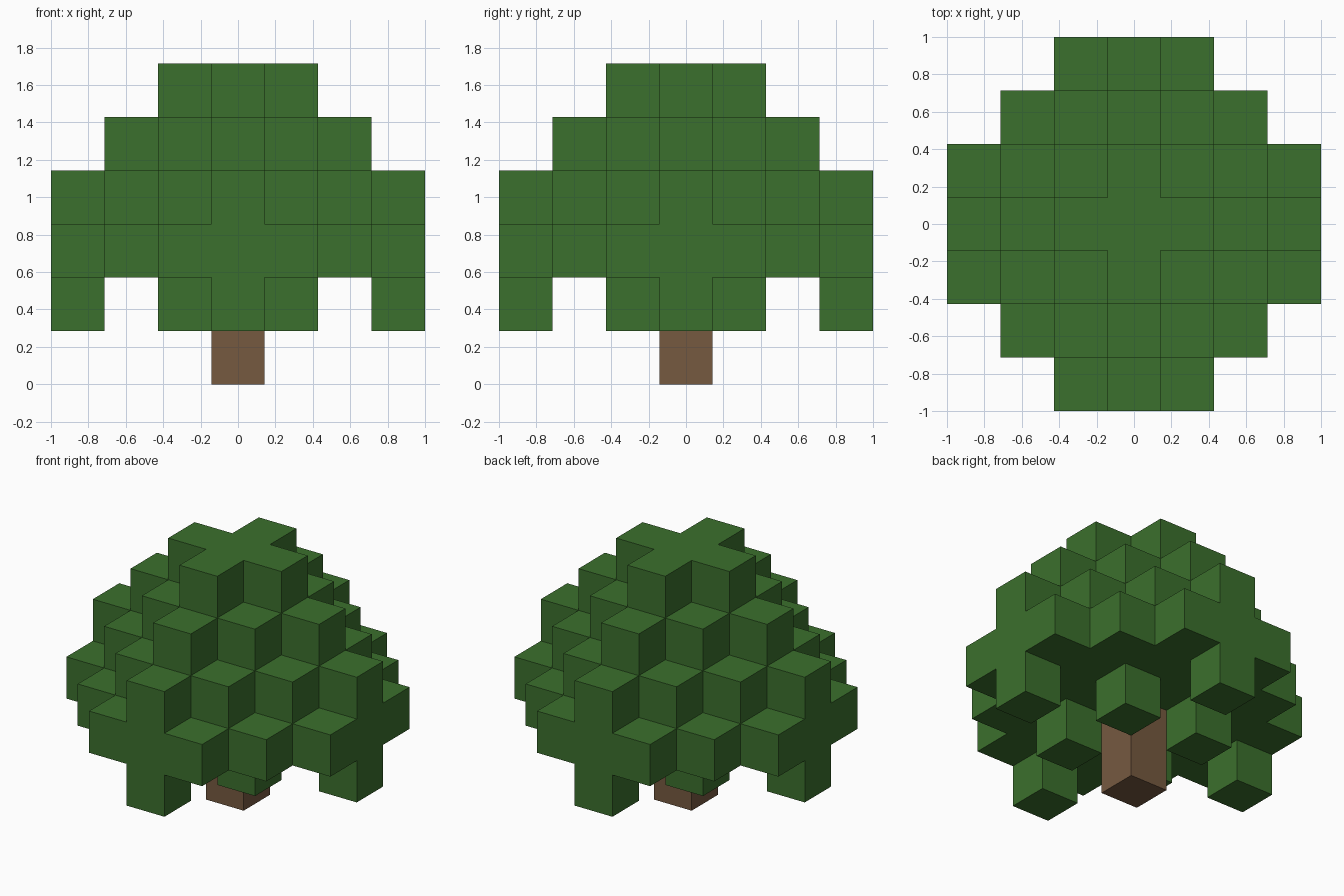
import bpy
import bmesh
from mathutils import Vector

if "Cube" in bpy.data.objects:
    bpy.data.objects.remove(bpy.data.objects["Cube"], do_unlink=True)

UNIT = 2 / 7          # edge of one block
RADIUS = 3            # crown reach in blocks
CENTRE_LAYER = 2      # layer of the widest part of the crown


def make_material(name, colour):
    mat = bpy.data.materials.new(name)
    mat.use_nodes = True
    mat.diffuse_color = colour
    mat.node_tree.nodes["Principled BSDF"].inputs["Base Color"].default_value = colour
    return mat


def build_blocks(name, cells, solid, mat):
    """Make one mesh from the exposed sides of a set of grid blocks."""
    bm = bmesh.new()
    for cell in sorted(cells):
        centre = Vector(cell) + Vector((0, 0, 0.5))
        for axis in range(3):
            for sign in (-1, 1):
                n = Vector((0, 0, 0))
                n[axis] = sign
                if tuple(int(c) for c in Vector(cell) + n) in solid:
                    continue
                u = Vector((0, 0, 0))
                u[(axis + 1) % 3] = 0.5
                v = n.cross(u)
                mid = centre + n / 2
                corners = (mid - u - v, mid + u - v, mid + u + v, mid - u + v)
                bm.faces.new([bm.verts.new(c * UNIT) for c in corners])
    bmesh.ops.remove_doubles(bm, verts=bm.verts, dist=0.001)
    mesh = bpy.data.meshes.new(name)
    bm.to_mesh(mesh)
    bm.free()
    mesh.materials.append(mat)
    obj = bpy.data.objects.new(name, mesh)
    bpy.context.collection.objects.link(obj)
    return obj


# Stepped dome of leaves: each layer is a diamond one block smaller than the one below
span = range(-RADIUS, RADIUS + 1)
leaves = {(x, y, h + CENTRE_LAYER)
          for x in span for y in span for h in range(RADIUS + 1)
          if abs(x) + abs(y) + h <= RADIUS + 1}

# Hanging leaf blocks: four on the rim, four diagonal to the trunk
low = CENTRE_LAYER - 1
for s in (-1, 1):
    leaves |= {(s * RADIUS, 0, low), (0, s * RADIUS, low), (s, 1, low), (s, -1, low)}

# Trunk column
trunk = {(0, 0, z) for z in range(CENTRE_LAYER)}

solid = leaves | trunk
build_blocks("leaf_crown", leaves, solid, make_material("leaf green", (0.044, 0.162, 0.026, 1)))
build_blocks("trunk", trunk, solid, make_material("bark brown", (0.181, 0.1, 0.051, 1)))
